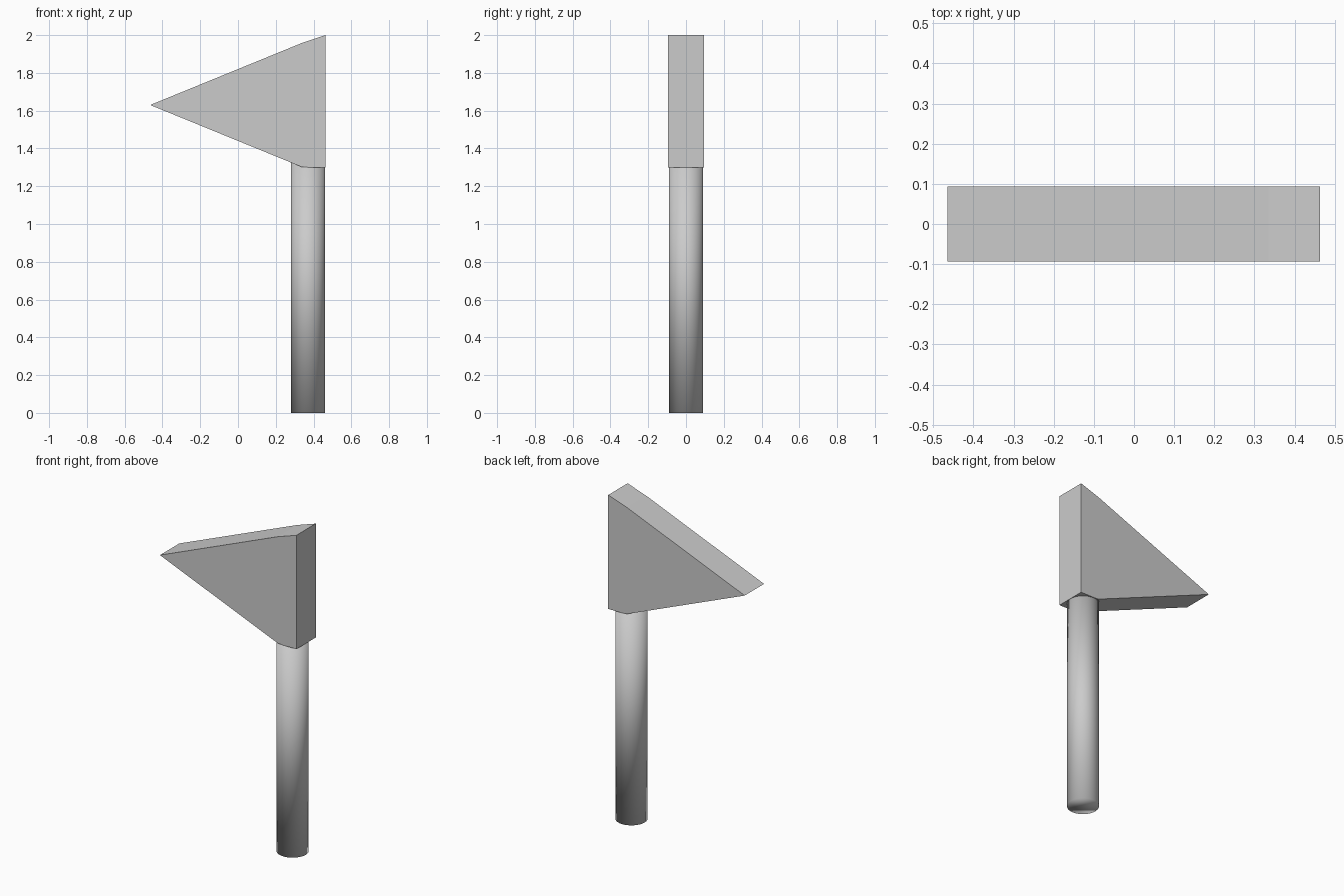
import bpy, bmesh

if "Cube" in bpy.data.objects:
    bpy.data.objects.remove(bpy.data.objects["Cube"])

# Flag-shaped wedge: a profile in the xz plane, extruded along y
profile = [(-0.465, 1.63), (0.335, 1.303), (0.375, 1.30), (0.463, 1.30),
           (0.463, 2.0), (0.335, 1.957)]
half_depth = 0.094
bm = bmesh.new()
face = bm.faces.new([bm.verts.new((x, -half_depth, z)) for x, z in profile])
extruded = bmesh.ops.extrude_face_region(bm, geom=[face])["geom"]
bmesh.ops.translate(bm, vec=(0, 2 * half_depth, 0),
                    verts=[v for v in extruded if isinstance(v, bmesh.types.BMVert)])
bmesh.ops.recalc_face_normals(bm, faces=bm.faces)
mesh = bpy.data.meshes.new("wedge_head")
bm.to_mesh(mesh)
bm.free()
head = bpy.data.objects.new("wedge_head", mesh)
bpy.context.collection.objects.link(head)

# Round pole, smooth all over, its top tucked into the wedge underside
pole_top = 1.33
bpy.ops.mesh.primitive_cylinder_add(vertices=32, radius=0.09, depth=pole_top,
                                    location=(0.371, 0, pole_top / 2))
pole = bpy.context.object
pole.name = "pole"
bpy.ops.object.shade_smooth()
